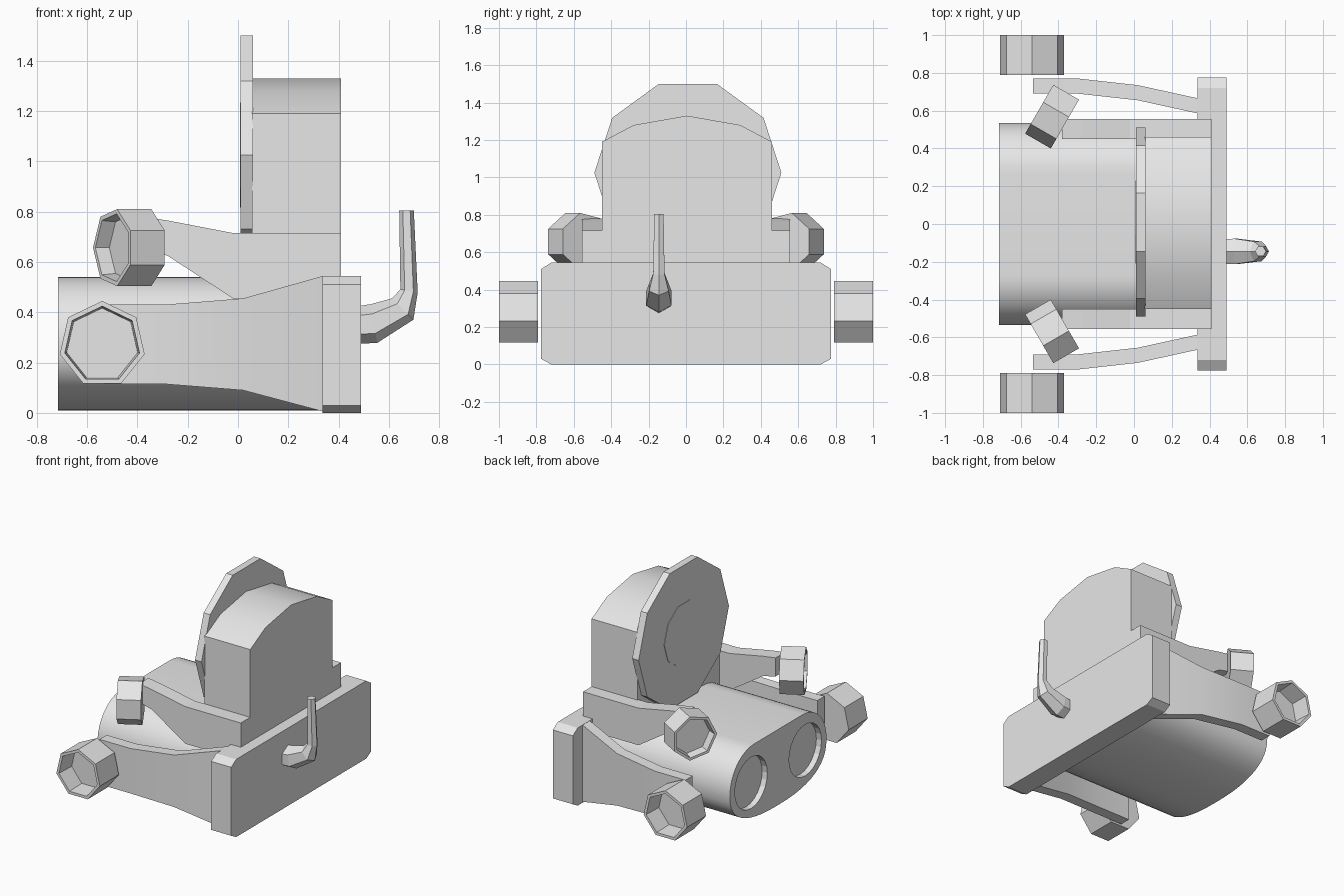
import bpy, bmesh
from math import sin, cos, pi, radians, copysign
from mathutils import Vector

cube = bpy.data.objects.get("Cube")
if cube:
    bpy.data.objects.remove(cube, do_unlink=True)

grey = bpy.data.materials.new("plain_grey")
grey.use_nodes = True
grey.diffuse_color = (0.8, 0.8, 0.8, 1)
grey.node_tree.nodes["Principled BSDF"].inputs["Base Color"].default_value = (0.8, 0.8, 0.8, 1)


def loft(name, rings, smooth=False):
    """Skin matching rings of points and cap both ends."""
    bm = bmesh.new()
    loops = [[bm.verts.new(p) for p in ring] for ring in rings]
    n = len(loops[0])
    for a, b in zip(loops, loops[1:]):
        for i in range(n):
            j = (i + 1) % n
            bm.faces.new((a[i], a[j], b[j], b[i]))
    bm.faces.new(loops[0][::-1])
    bm.faces.new(loops[-1])
    bmesh.ops.recalc_face_normals(bm, faces=bm.faces)
    mesh = bpy.data.meshes.new(name)
    bm.to_mesh(mesh)
    bm.free()
    mesh.materials.append(grey)
    obj = bpy.data.objects.new(name, mesh)
    bpy.context.collection.objects.link(obj)
    if smooth:
        bpy.ops.object.select_all(action='DESELECT')
        obj.select_set(True)
        bpy.context.view_layer.objects.active = obj
        bpy.ops.object.shade_smooth_by_angle(angle=radians(30))
    return obj


def extrude_x(name, profile, x0, x1, smooth=False):
    """Extrude a (y, z) profile along x."""
    return loft(name, [[(x, y, z) for y, z in profile] for x in (x0, x1)], smooth)


def polygon(cy, cz, r, n, turn=0):
    return [(cy + r * cos(turn + 2 * pi * i / n), cz + r * sin(turn + 2 * pi * i / n))
            for i in range(n)]


def lamp(name, centre, axis, u, v, radius, half, depth):
    """Seven-sided cup, open along axis; u points at the middle of one side."""
    centre, axis, u, v = Vector(centre), Vector(axis), Vector(u), Vector(v)

    def ring(r, d):
        return [centre + axis * d + u * y + v * z
                for y, z in polygon(0, 0, r, 7, pi / 7)]
    inner = radius * 0.88
    loft(name, [ring(radius, -half), ring(radius, half), ring(inner, half),
                ring(inner * 0.95, half - depth)])


def bar(name, stations, smooth=True):
    """Bar along x; stations hold x, inner y, outer y, low z, high z."""
    loft(name, [[(x, a, lo), (x, b, lo), (x, b, hi), (x, a, hi)]
                for x, a, b, lo, hi in stations], smooth)


# Main body: rounded top corners over a bellied underside
profile = []
for i in range(25):
    t = pi * i / 24
    if i == 12:
        profile += [(0.27, 0.54), (-0.27, 0.54)]
    else:
        profile.append((copysign(0.27, cos(t)) + 0.265 * cos(t), 0.275 + 0.265 * sin(t)))
for i in range(1, 24):
    t = pi * i / 24
    profile.append((-copysign(abs(cos(t)) ** 0.8, cos(t)) * 0.535,
                    0.275 - 0.265 * sin(t) ** 0.8))
body = extrude_x("main_body", profile, -0.715, 0.345, True)

# Two shallow round recesses in the end of the body
for s in (-1, 1):
    cutter = extrude_x("recess_cutter", polygon(s * 0.3, 0.28, 0.18, 24), -0.8, -0.675)
    cutter.hide_render = True
    mod = body.modifiers.new("recess", 'BOOLEAN')
    mod.object = cutter
    mod.operation = 'DIFFERENCE'
    mod.solver = 'EXACT'
    bpy.context.view_layer.objects.active = body
    # Keep the cut ahead of the shading modifier, if there is one
    while body.modifiers.find(mod.name) > 0:
        bpy.ops.object.modifier_move_up(modifier=mod.name)
    bpy.ops.object.modifier_apply(modifier=mod.name)
    bpy.data.objects.remove(cutter, do_unlink=True)

# Broad end plate with clipped corners
right = [(0.775, 0.03), (0.775, 0.51), (0.72, 0.545)]
plate = [(0.72, 0)] + right
plate += [(-y, z) for y, z in reversed(plate)]
extrude_x("end_plate", plate, 0.335, 0.49)

# Upright housing with an arched top
extrude_x("upright_housing",
          [(-0.45, 0.45), (0.46, 0.45), (0.46, 1.19), (0.29, 1.28),
           (0.005, 1.33), (-0.28, 1.28), (-0.45, 1.19)], 0.055, 0.41, True)

# Ten-sided disc and its hub
extrude_x("disc", polygon(0.01, 1.025, 0.5, 10), 0.01, 0.06)
extrude_x("disc_hub", polygon(0.01, 1.025, 0.22, 10), 0.007, 0.03)

# Paired arms and lamps
for s, side in ((-1, "right"), (1, "left")):
    bar(side + "_lower_arm",
        [(x, s * a, s * b, lo, hi) for x, a, b, lo, hi in (
            (-0.535, 0.69, 0.77, 0.115, 0.43), (-0.295, 0.69, 0.77, 0.115, 0.43),
            (0.02, 0.655, 0.735, 0.09, 0.455), (0.34, 0.585, 0.665, 0.005, 0.545))])
    bar(side + "_upper_arm",
        [(x, s * 0.45, s * 0.555, lo, hi) for x, lo, hi in (
            (-0.38, 0.65, 0.78), (-0.28, 0.625, 0.765),
            (-0.02, 0.455, 0.715), (0.41, 0.455, 0.715))], False)
    lamp(side + "_lower_lamp", (-0.54, s * 0.895, 0.272), (0, s, 0),
         (0, 0, -1), (1, 0, 0), 0.173, 0.105, 0.13)
    lamp(side + "_upper_lamp", (-0.43, s * 0.575, 0.657), (-0.866, s * 0.5, 0),
         (0.5, s * 0.866, 0), (0, 0, 1), 0.157, 0.0785, 0.06)

# Bent, tapering pipe on the plate: x, z, radius, lean of the ring
rings = []
for x, z, r, lean in ((0.48, 0.35, 0.075, 0), (0.54, 0.355, 0.078, 10),
                      (0.655, 0.413, 0.06, 45), (0.68, 0.485, 0.035, 80),
                      (0.67, 0.805, 0.029, 90)):
    a = radians(lean)
    rings.append([(x - q * sin(a), -0.145 + p, z + q * cos(a))
                  for p, q in polygon(0, 0, r, 6, pi / 6)])
loft("bent_pipe", rings)
